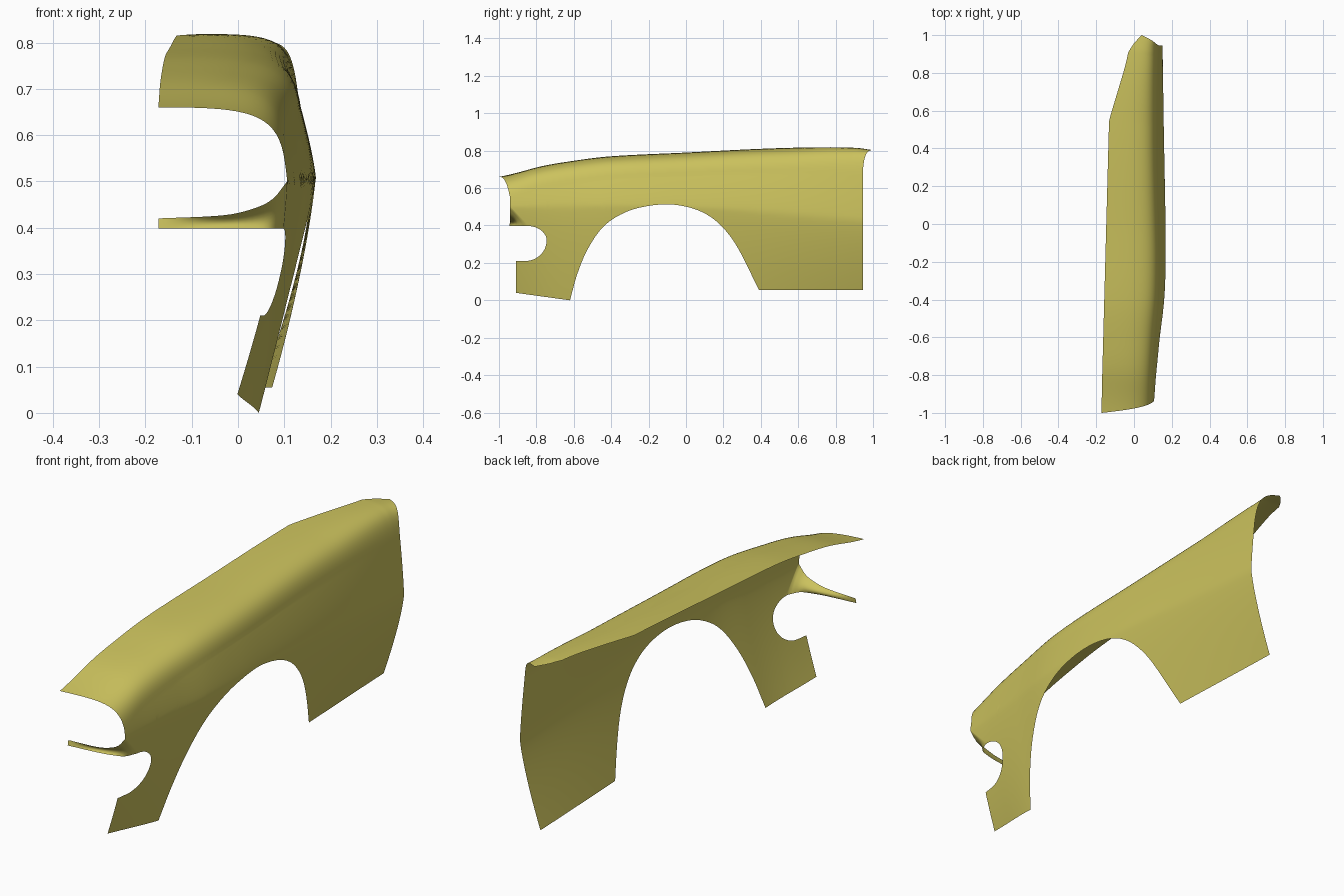
import bpy, bmesh, math
from mathutils import Vector

cube = bpy.data.objects.get("Cube")
if cube:
    bpy.data.objects.remove(cube, do_unlink=True)


def curve(points, smooth=True):
    """Return a function that interpolates (position, value) points."""
    n = len(points)

    def slope(i):
        a, b = points[max(i - 1, 0)], points[min(i + 1, n - 1)]
        return (b[1] - a[1]) / (b[0] - a[0])

    def f(p):
        i = 0
        while i < n - 2 and p > points[i + 1][0]:
            i += 1
        (p0, v0), (p1, v1) = points[i], points[i + 1]
        h = p1 - p0
        t = min(max((p - p0) / h, 0), 1)
        if not smooth:
            return v0 + (v1 - v0) * t
        return ((2*t**3 - 3*t*t + 1) * v0 + (t**3 - 2*t*t + t) * h * slope(i)
                + (3*t*t - 2*t**3) * v1 + (t**3 - t*t) * h * slope(i + 1))
    return f


def spread(a, b, n):
    return [a + (b - a) * i / n for i in range(n + 1)]


FRONT, REAR, NOTCH, TIP = -0.94, 0.945, -0.745, -0.91

# Shape of the panel along its length
top_z = curve([(-.94, .66), (-.8, .71), (-.6, .746), (-.4, .77), (0, .79),
               (.4, .81), (.7, .818), (.89, .815), (.945, .803)])
widest = curve([(-.94, .106), (-.8, .117), (-.6, .137), (-.4, .16), (-.2, .168),
                (0, .167), (.4, .16), (.945, .151)])
widest_z = curve([(-.94, .5), (0, .5), (.945, .43)])
tuck_low = curve([(-.94, .31), (-.62, .22), (.25, .25), (.945, .358)])
tuck_high = curve([(-.94, .3), (0, .36), (.945, .12)])
inner_x = curve([(-.94, -.172), (.55, -.132), (.89, -.03), (.92, 0), (.945, .04)], False)
arch = curve([(-.62, 0), (-.585, .13), (-.53, .265), (-.45, .385), (-.36, .453),
              (-.25, .495), (-.1, .513), (.03, .493), (.13, .447), (.21, .375),
              (.28, .275), (.39, .055)])


def shoulder_z(y):
    return top_z(y) - .115 - .01 * (y - FRONT)


def lower_edge(y):
    if y < -.62:
        return .04 * (-.62 - y) / .29
    return arch(y) if y < .39 else .055


def notch_top(y):
    if y < -.85:
        return .398 + .102 * (-.85 - y) / .09
    return .32 + .078 * math.sqrt(max(0, 1 - ((y + .85) / .105) ** 2))


def notch_bottom(y):
    return .32 - .11 * math.sqrt(max(0, 1 - (max(y + .86, 0) / .115) ** 2))


def side(y, z):
    d = z - widest_z(y)
    k = tuck_high(y) if d > 0 else tuck_low(y)
    return Vector((widest(y) - k * abs(d) ** 1.3, y, z))


def crown(y, t):
    """Rounded shoulder and flat top, from the side to the inner edge."""
    p0 = side(y, shoulder_z(y))
    top, inner = top_z(y), inner_x(y)
    p1 = Vector((p0.x - .015, y, top - .008))
    p2 = Vector((inner + .7 * (p0.x - inner), y, top))
    p3 = Vector((inner, y, top))
    p = (1-t)**3 * p0 + 3*t*(1-t)**2 * p1 + 3*t*t*(1-t) * p2 + t**3 * p3
    # Sweep the ends out to their points
    if y < -.8:
        p.y -= .06 * t * ((y + .8) / .14) ** 2
    if y > .8:
        p.y += .055 * t ** 1.5 * ((y - .8) / .145) ** 2
    return p


bm = bmesh.new()


def patch(columns):
    grid = [[bm.verts.new(p) for p in col] for col in columns]
    for a, b in zip(grid, grid[1:]):
        for i in range(len(a) - 1):
            bm.faces.new((a[i], b[i], b[i + 1], a[i + 1]))


LOW_ROWS, HIGH_ROWS, CAP_ROWS = 14, 16, 18

# Columns, denser around the rounded cuts
bar_ys = spread(FRONT, -.85, 8)
notch_ys = [-.85 + .105 * math.sin(a) for a in spread(0, math.pi / 2, 10)]
nose_ys = bar_ys + notch_ys[1:]
main_ys = (spread(NOTCH, -.62, 6) + spread(-.62, -.45, 14)[1:]
           + spread(-.45, .13, 24)[1:] + spread(.13, .39, 16)[1:]
           + spread(.39, .85, 12)[1:] + spread(.85, REAR, 10)[1:])

# Nose side, above the front notch
patch([[side(y, z) for z in spread(notch_top(y), shoulder_z(y), HIGH_ROWS)]
       for y in nose_ys])

# Lower front corner, below the notch
corner_ys = spread(TIP, -.86, 3) + [
    -.86 + .115 * math.sin(a) for a in spread(0, math.pi / 2, 10)][1:]
patch([[side(y, z) for z in spread(lower_edge(y), notch_bottom(y), LOW_ROWS)]
       for y in corner_ys])

# Main side with the wheel arch
start = lower_edge(NOTCH)
frac = (.32 - start) / (shoulder_z(NOTCH) - start)
main = []
for y in main_ys:
    lo, hi = lower_edge(y), shoulder_z(y)
    mid = lo + (hi - lo) * frac
    main.append([side(y, z) for z in
                 spread(lo, mid, LOW_ROWS) + spread(mid, hi, HIGH_ROWS)[1:]])
patch(main)

# Crown and top
patch([[crown(y, t) for t in spread(0, 1, CAP_ROWS)] for y in nose_ys + main_ys[1:]])

# Thin bar under the lamp opening, flaring into the side
join = [side(y, notch_top(y)) for y in bar_ys]
upper, lower = join[0], join[-1]
upper_x = curve([(0, upper.x), (.15, .075), (.35, .03), (.55, -.03), (1, -.172)])
upper_z = curve([(0, upper.z), (.15, .462), (.35, .44), (.55, .427), (1, .42)])
lower_x = curve([(0, lower.x), (.15, .075), (.35, .03), (.55, -.03), (1, -.172)])
lower_y = curve([(0, lower.y), (.15, -.898), (.35, -.917), (.55, -.93), (1, -.945)])
bar = []
for s in spread(0, 1, 20):
    up = Vector((upper_x(s), FRONT, upper_z(s)))
    low = Vector((lower_x(s), lower_y(s), .398))
    row = []
    for i, j in enumerate(join):
        u = i / (len(join) - 1)
        p = up.lerp(low, u) + (j - upper.lerp(lower, u)) * (1 - s)
        p.y += .1 * u * (1 - u) * 4 * s * (1 - s) ** 2
        row.append(p)
    bar.append(row)
patch(bar)

# Weld the patches into one sheet facing outwards
bmesh.ops.remove_doubles(bm, verts=bm.verts, dist=.0004)
bmesh.ops.recalc_face_normals(bm, faces=bm.faces)
if sum(f.normal.x * f.calc_area() for f in bm.faces) < 0:
    bmesh.ops.reverse_faces(bm, faces=bm.faces)

mesh = bpy.data.meshes.new("front_fender")
bm.to_mesh(mesh)
bm.free()
fender = bpy.data.objects.new("front_fender", mesh)
bpy.context.collection.objects.link(fender)

# Paint
paint = bpy.data.materials.new("olive_yellow_paint")
paint.use_nodes = True
colour = (.6, .54, .11, 1)
paint.diffuse_color = colour
paint.node_tree.nodes["Principled BSDF"].inputs["Base Color"].default_value = colour
mesh.materials.append(paint)

bpy.context.view_layer.objects.active = fender
fender.select_set(True)
bpy.ops.object.shade_smooth_by_angle(angle=math.radians(50))
